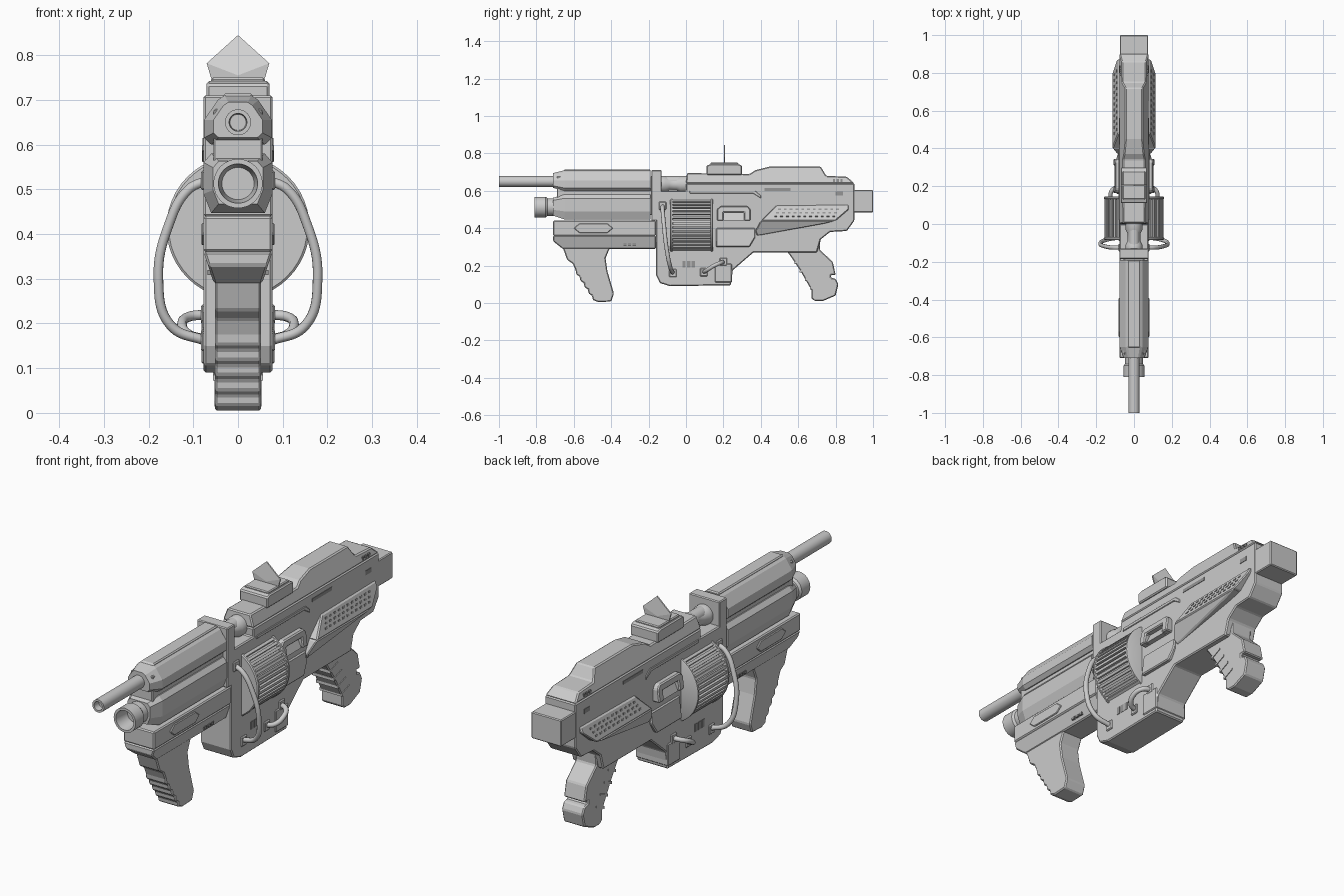
import bpy, bmesh, math
from mathutils import Vector, Matrix

old = bpy.data.objects.get("Cube")
if old:
    bpy.data.objects.remove(old)


def material(name, v):
    m = bpy.data.materials.new(name)
    m.use_nodes = True
    m.diffuse_color = (v, v, v, 1)
    m.node_tree.nodes["Principled BSDF"].inputs["Base Color"].default_value = (v, v, v, 1)
    return m


GREY = material("mid grey", 0.6)
DARK = material("recess grey", 0.3)
WHITE = material("sight white", 1.0)


def finish(name, bm, mat=GREY, bevel=0, smooth=False):
    bmesh.ops.recalc_face_normals(bm, faces=bm.faces)
    me = bpy.data.meshes.new(name)
    bm.to_mesh(me)
    bm.free()
    me.materials.append(mat)
    ob = bpy.data.objects.new(name, me)
    bpy.context.collection.objects.link(ob)
    if bevel:
        mod = ob.modifiers.new("bevel", "BEVEL")
        mod.width = bevel
        mod.segments = 1
        mod.limit_method = 'ANGLE'
    if smooth:
        bpy.ops.object.select_all(action='DESELECT')
        ob.select_set(True)
        bpy.context.view_layer.objects.active = ob
        bpy.ops.object.shade_smooth_by_angle(angle=math.radians(35))
    return ob


def skin(bm, loops):
    rings = [[bm.verts.new(p) for p in loop] for loop in loops]
    n = len(rings[0])
    for a, b in zip(rings, rings[1:]):
        for i in range(n):
            j = (i + 1) % n
            bm.faces.new((a[i], a[j], b[j], b[i]))
    bm.faces.new(rings[0])
    bm.faces.new(rings[-1])


def prism(name, pts, low, high=None, mat=GREY, bevel=0.005):
    """Side profile (y, z) across the width; half width runs from low to high with z."""
    high = low if high is None else high
    z0, z1 = min(p[1] for p in pts), max(p[1] for p in pts)
    w = [low + (high - low) * (z - z0) / (z1 - z0) for _, z in pts]
    bm = bmesh.new()
    skin(bm, [[(s * k, y, z) for k, (y, z) in zip(w, pts)] for s in (-1, 1)])
    return finish(name, bm, mat, bevel)


def box(name, y0, y1, z0, z1, w, mat=GREY, bevel=0.004):
    return prism(name, [(y0, z0), (y1, z0), (y1, z1), (y0, z1)], w, mat=mat, bevel=bevel)


def lathe(name, profile, z, seg=32):
    """Turn (y, radius) points about a lengthwise axis at height z."""
    bm = bmesh.new()
    skin(bm, [[(r * math.cos(2 * math.pi * i / seg), y, z + r * math.sin(2 * math.pi * i / seg))
               for i in range(seg)] for y, r in profile])
    return finish(name, bm, smooth=True)


def loft(name, half, stations):
    """Mirrored (x, z) section swept along y; stations hold (y, scale)."""
    sec = half + [(-x, z) for x, z in reversed(half)]
    zc = sum(z for _, z in sec) / len(sec)
    bm = bmesh.new()
    skin(bm, [[(x * k, y, zc + (z - zc) * k) for x, z in sec] for y, k in stations])
    return finish(name, bm)


def tube(name, pts, r):
    cu = bpy.data.curves.new(name, 'CURVE')
    cu.dimensions = '3D'
    cu.bevel_depth = r
    cu.bevel_resolution = 3
    cu.use_fill_caps = True
    sp = cu.splines.new('BEZIER')
    sp.bezier_points.add(len(pts) - 1)
    for b, p in zip(sp.bezier_points, pts):
        b.co = p
        b.handle_left_type = b.handle_right_type = 'AUTO'
    cu.materials.append(GREY)
    bpy.context.collection.objects.link(bpy.data.objects.new(name, cu))


# Receiver and magazine housing
prism("receiver", [(-.16, .60), (0, .60), (0, .64), (.9, .64), (.9, .44), (.86, .385),
                   (.77, .38), (.72, .34), (.70, .27), (.36, .27), (.25, .175), (.24, .095),
                   (-.085, .09), (-.14, .107), (-.16, .15)], .077)
prism("top_ridge", [(0, .64), (.005, .695), (.34, .69), (.37, .71), (.45, .73), (.72, .73),
                    (.75, .68), (.86, .675), (.9, .64)], .077, .045)
box("stock_butt", .88, 1, .485, .605, .075)
box("collar", -.185, -.13, .44, .71, .077)
box("housing_foot", .155, .245, .11, .21, .082)
prism("housing_rail", [(.16, .30), (.34, .30), (.37, .35), (.37, .40), (.16, .40)], .095, .082)

# Sloped vent panels on both sides
prism("vent_panel", [(.40, .44), (.48, .52), (.87, .525), (.87, .50), (.80, .44)], .115, .082)
prism("vent_panel_underside", [(.37, .385), (.40, .44), (.80, .44), (.74, .425), (.38, .36)],
      .08, .115)
bm = bmesh.new()
for s in (-1, 1):
    for row in range(3):
        for i in range(11):
            z = .465 + row * .018
            x = .115 - (z - .44) * .388
            mat = Matrix.Translation((s * x, .48 + i * .031 + row * .01, z))
            mat = mat @ Matrix.Rotation(s * -.37, 4, 'Y')
            bmesh.ops.create_cube(bm, size=1, matrix=mat @ Matrix.Diagonal((.004, .015, .009, 1)))
finish("vent_holes", bm, DARK)

# Ejection port hood around a recessed window
prism("port_hood", [(.165, .44), (.165, .50), (.185, .518), (.33, .518), (.345, .50), (.345, .44),
                    (.31, .44), (.31, .485), (.20, .485), (.20, .44)], .11, .10)
prism("port_ramp", [(.20, .44), (.31, .44), (.31, .485), (.20, .485)], .10, .079, bevel=0)

# Front barrel shroud: two lobes on a narrow core
nose = [(-.71, .72), (-.65, 1), (-.19, 1)]
loft("shroud_upper", [(.03, .71), (.045, .70), (.076, .655), (.076, .615), (.06, .60)], nose)
loft("shroud_lower", [(.06, .58), (.077, .56), (.077, .49), (.06, .447)], nose)
box("shroud_core", -.69, -.18, .47, .68, .055)
prism("shroud_spine", [(-.70, .62), (-.65, .715), (-.19, .715), (-.19, .62)], .033)

# Barrels and muzzle
lathe("upper_barrel", [(-.97, .018), (-1, .02), (-1, .029), (.02, .029)], .65)
lathe("barrel_spool", [(-.13, .045), (-.11, .045), (-.09, .034), (-.05, .034), (-.03, .045),
                       (.01, .045)], .635)
lathe("muzzle", [(-.74, .036), (-.81, .044), (-.81, .055), (-.75, .055), (-.74, .047),
                 (-.66, .047)], .513)

# Handguard
prism("handguard", [(-.71, .44), (-.16, .44), (-.16, .36), (-.71, .36)], .077)
prism("handguard_keel", [(-.71, .36), (-.16, .36), (-.16, .29), (-.66, .29), (-.71, .33)],
      .054, .077)
prism("handguard_badge", [(-.60, .40), (-.57, .425), (-.42, .425), (-.39, .40), (-.42, .375),
                          (-.57, .375)], .082, bevel=.003)

# Grips
front = [(-.66, .30), (-.635, .23), (-.605, .21)]
for i in range(5):
    y, z = -.59 + i * .022, .175 - i * .034
    front += [(y, z), (y + .003, z - .022)]
prism("front_grip", front + [(-.47, .005), (-.40, .008), (-.385, .05), (-.42, .17), (-.43, .24),
                             (-.405, .30)], .052)
prism("rear_grip", [(.53, .29), (.57, .235), (.61, .175), (.67, .07), (.67, .025), (.69, .01),
                    (.73, .01), (.80, .04), (.815, .10), (.80, .13), (.775, .135), (.775, .15),
                    (.80, .15), (.785, .22), (.715, .285), (.72, .36)], .053)
for i in range(4):
    y, z = .585 + i * .028, .215 - i * .045
    prism("grip_rib", [(y - .005, z - .008), (y + .05, z + .017), (y + .05, z + .025),
                       (y - .005, z + .005)], .056, bevel=0)

# Ribbed drum magazine
DRUM_Z = .415
lathe("drum_core", [(-.08, .145), (.14, .145)], DRUM_Z, 44)
for y in (-.085, .13):
    lathe("drum_plate", [(y, .155), (y + .004, .16), (y + .012, .16), (y + .015, .155)],
          DRUM_Z, 48)
bm = bmesh.new()
for i in range(44):
    turn = Matrix.Rotation(2 * math.pi * i / 44, 4, 'Y')
    place = Matrix.Translation((0, .03, DRUM_Z)) @ turn @ Matrix.Translation((.148, 0, 0))
    bmesh.ops.create_cube(bm, size=1, matrix=place @ Matrix.Diagonal((.018, .21, .012, 1)))
finish("drum_ribs", bm)

# Side cables with sockets
for s in (-1, 1):
    tube("long_cable", [(s * .07, -.125, .52), (s * .11, -.125, .50), (s * .155, -.118, .42),
                        (s * .178, -.105, .30), (s * .15, -.085, .195), (s * .07, -.07, .16)], .011)
    tube("short_cable", [(s * .07, .095, .165), (s * .11, .11, .175), (s * .125, .15, .20),
                         (s * .11, .185, .215), (s * .07, .20, .22)], .011)
for y, z in ((-.125, .52), (-.07, .16), (.095, .165), (.20, .22)):
    box("cable_socket", y - .02, y + .02, z - .022, z + .022, .083)

# Sight
prism("sight_base", [(.11, .685), (.11, .735), (.13, .742), (.28, .742), (.30, .735),
                     (.30, .685)], .07)
box("sight_cap", .13, .28, .735, .75, .06)
for name, outline, mat in (
        ("sight_glass", [(0, .845), (.07, .782), (0, .755), (-.07, .782)], WHITE),
        ("sight_mount", [(.07, .782), (.06, .748), (-.06, .748), (-.07, .782), (0, .755)], GREY)):
    bm = bmesh.new()
    skin(bm, [[(x, y, z) for x, z in outline] for y in (.202, .208)])
    finish(name, bm, mat)

# Small slots on both sides
for i in range(3):
    box("handguard_slot", -.335 + i * .025, -.318 + i * .025, .308, .32, .068, DARK, 0)
    box("housing_slot", -.02 + i * .025, -.002 + i * .025, .19, .225, .079, DARK, 0)
    box("ridge_slot", .785 + i * .02, .797 + i * .02, .648, .662, .076, DARK, 0)
box("receiver_slot", .42, .56, .60, .615, .079, DARK, 0)
box("rear_slot", .80, .84, .575, .595, .079, DARK, 0)
prism("receiver_trim", [(.02, .585), (.36, .585), (.40, .56), (.40, .575), (.37, .60), (.02, .60)],
      .081, bevel=.002)
